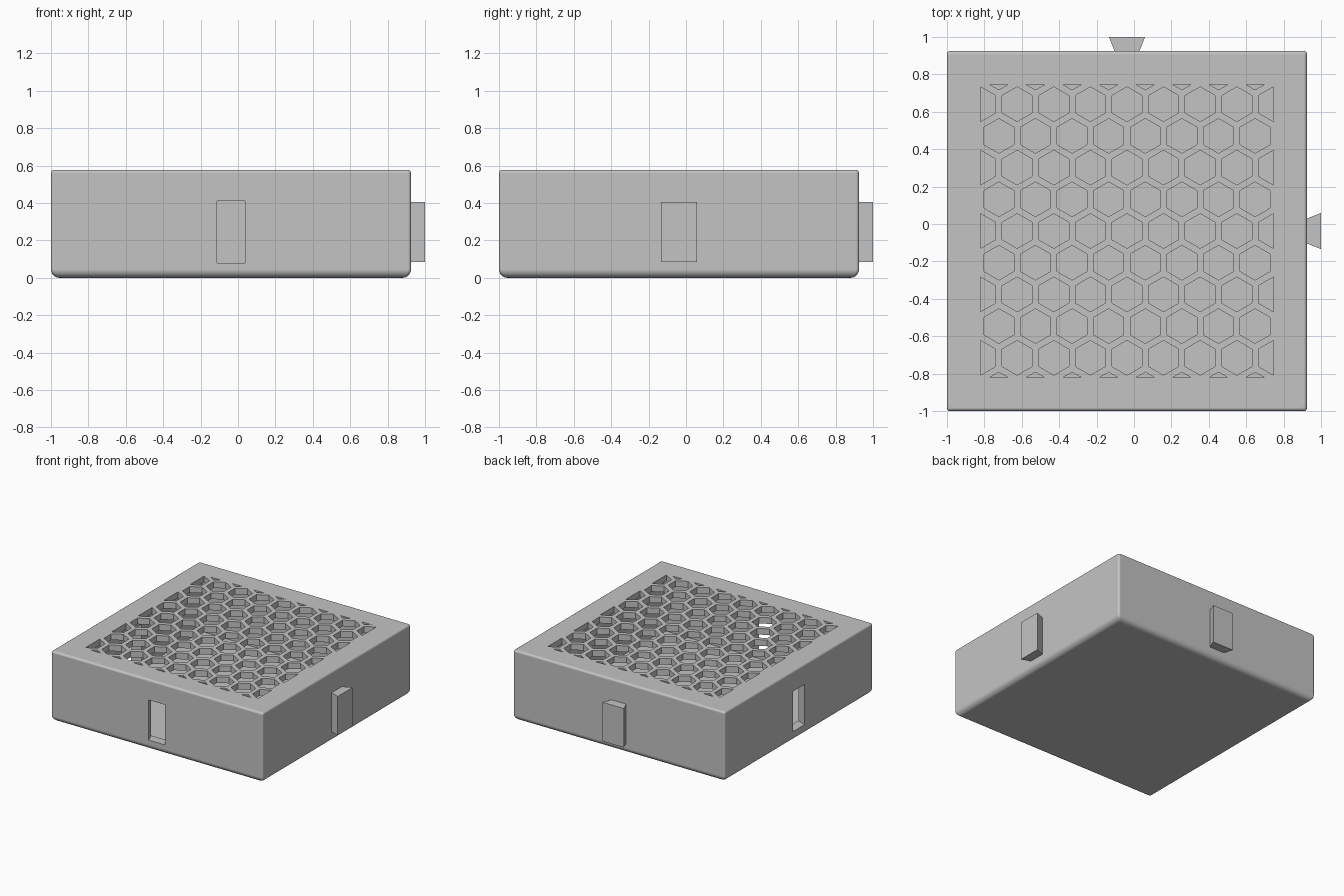
import bpy, bmesh, math
from mathutils import Matrix, Vector

if "Cube" in bpy.data.objects:
    bpy.data.objects.remove(bpy.data.objects["Cube"], do_unlink=True)

C = -0.0375            # box centre in x and y
HALF = 0.9625          # half width of the box
HEIGHT = 0.577
WALL, FLOOR, LID = 0.077, 0.05, 0.05
PITCH, HEX_R = 0.1957, 0.0925
GRILLE = 0.7825        # half width of the perforated area

grey = bpy.data.materials.new("plain_grey")
grey.use_nodes = True
grey.diffuse_color = (0.55, 0.55, 0.55, 1)
grey.node_tree.nodes["Principled BSDF"].inputs["Base Color"].default_value = (0.55, 0.55, 0.55, 1)


def make_object(name, bm):
    bmesh.ops.recalc_face_normals(bm, faces=bm.faces)
    mesh = bpy.data.meshes.new(name)
    bm.to_mesh(mesh)
    bm.free()
    mesh.materials.append(grey)
    obj = bpy.data.objects.new(name, mesh)
    bpy.context.collection.objects.link(obj)
    return obj


def loft(rings):
    """Closed solid through a stack of equal point rings."""
    bm = bmesh.new()
    rows = [[bm.verts.new(p) for p in ring] for ring in rings]
    n = len(rows[0])
    for a, b in zip(rows, rows[1:]):
        for i in range(n):
            j = (i + 1) % n
            bm.faces.new((a[i], a[j], b[j], b[i]))
    bm.faces.new(rows[0][::-1])
    bm.faces.new(rows[-1])
    return bm


def rounded_square(half, radius, z, steps=4):
    ring = []
    for q in range(4):
        mid = math.pi / 4 + q * math.pi / 2
        cx = math.copysign(half - radius, math.cos(mid))
        cy = math.copysign(half - radius, math.sin(mid))
        for s in range(steps + 1):
            a = (q + s / steps) * math.pi / 2
            ring.append((C + cx + radius * math.cos(a), C + cy + radius * math.sin(a), z))
    return ring


def dovetail(turn, d0, w0, d1, w1, z0, z1):
    """Wedge pointing along +x from the box centre, turned about z."""
    outline = [(d0, -w0), (d1, -w1), (d1, w1), (d0, w0)]
    bm = loft([[(x, y, z) for x, y in outline] for z in (z0, z1)])
    move = Matrix.Translation((C, C, 0)) @ Matrix.Rotation(turn, 4, 'Z')
    bmesh.ops.transform(bm, matrix=move, verts=bm.verts)
    return bm


def cut(target, cutter):
    cutter.hide_render = True
    mod = target.modifiers.new("cut", 'BOOLEAN')
    mod.operation, mod.solver, mod.object = 'DIFFERENCE', 'EXACT', cutter
    bpy.context.view_layer.objects.active = target
    bpy.ops.object.modifier_apply(modifier=mod.name)
    bpy.data.objects.remove(cutter, do_unlink=True)


# Box body: large rounding at the bottom, small at the top
levels = []
for i in range(7):
    a = i / 6 * math.pi / 2
    levels.append((0.045 * (1 - math.sin(a)), 0.045 * (1 - math.cos(a))))
for i in range(5):
    a = i / 4 * math.pi / 2
    levels.append((0.018 * (1 - math.cos(a)), HEIGHT - 0.018 * (1 - math.sin(a))))
body = make_object("box_body", loft([rounded_square(HALF - d, 0.016, z) for d, z in levels]))

# Hollow inside
inner = HALF - WALL
cavity = loft([[(C + sx * inner, C + sy * inner, z)
                for sx, sy in ((-1, -1), (1, -1), (1, 1), (-1, 1))]
               for z in (FLOOR, HEIGHT - LID)])
cut(body, make_object("cavity_cutter", cavity))

# Honeycomb holes, clipped to a square area
bm = bmesh.new()
for row in range(-5, 6):
    shift = 0.5 if row % 2 else 0
    for col in range(-5, 5):
        cx, cy = (col + shift) * PITCH, row * PITCH * math.sqrt(3) / 2
        bm.faces.new([bm.verts.new((cx + HEX_R * math.sin(k * math.pi / 3),
                                    cy + HEX_R * math.cos(k * math.pi / 3), 0)) for k in range(6)])
    if not row % 2:
        continue
for direction in ((1, 0, 0), (-1, 0, 0), (0, 1, 0), (0, -1, 0)):
    n = Vector(direction)
    bmesh.ops.bisect_plane(bm, geom=bm.verts[:] + bm.edges[:] + bm.faces[:],
                           plane_co=n * GRILLE, plane_no=n, clear_outer=True)
bmesh.ops.translate(bm, verts=bm.verts, vec=(C, C, HEIGHT - LID - 0.03))
top = bmesh.ops.extrude_face_region(bm, geom=bm.faces[:], use_keep_orig=True)["geom"]
bmesh.ops.translate(bm, verts=[v for v in top if isinstance(v, bmesh.types.BMVert)], vec=(0, 0, 0.12))
cut(body, make_object("honeycomb_cutter", bm))

# Dovetail slots through the right and front walls
for turn in (math.pi, -math.pi / 2):
    slot = dovetail(turn, HALF - 0.0925, 0.111, HALF + 0.01, 0.07, 0.08, 0.41)
    cut(body, make_object("slot_cutter", slot))

# Dovetail tabs on the left and back walls
for name, turn in (("left_tab", 0), ("back_tab", math.pi / 2)):
    make_object(name, dovetail(turn, HALF - 0.005, 0.065, HALF + 0.075, 0.097, 0.085, 0.405))

# Smooth rounded edges, keep the rest crisp
bpy.ops.object.select_all(action='DESELECT')
body.select_set(True)
bpy.context.view_layer.objects.active = body
bpy.ops.object.shade_smooth_by_angle(angle=math.radians(30))
weighted = body.modifiers.new("weighted_normals", 'WEIGHTED_NORMAL')
weighted.keep_sharp = True
